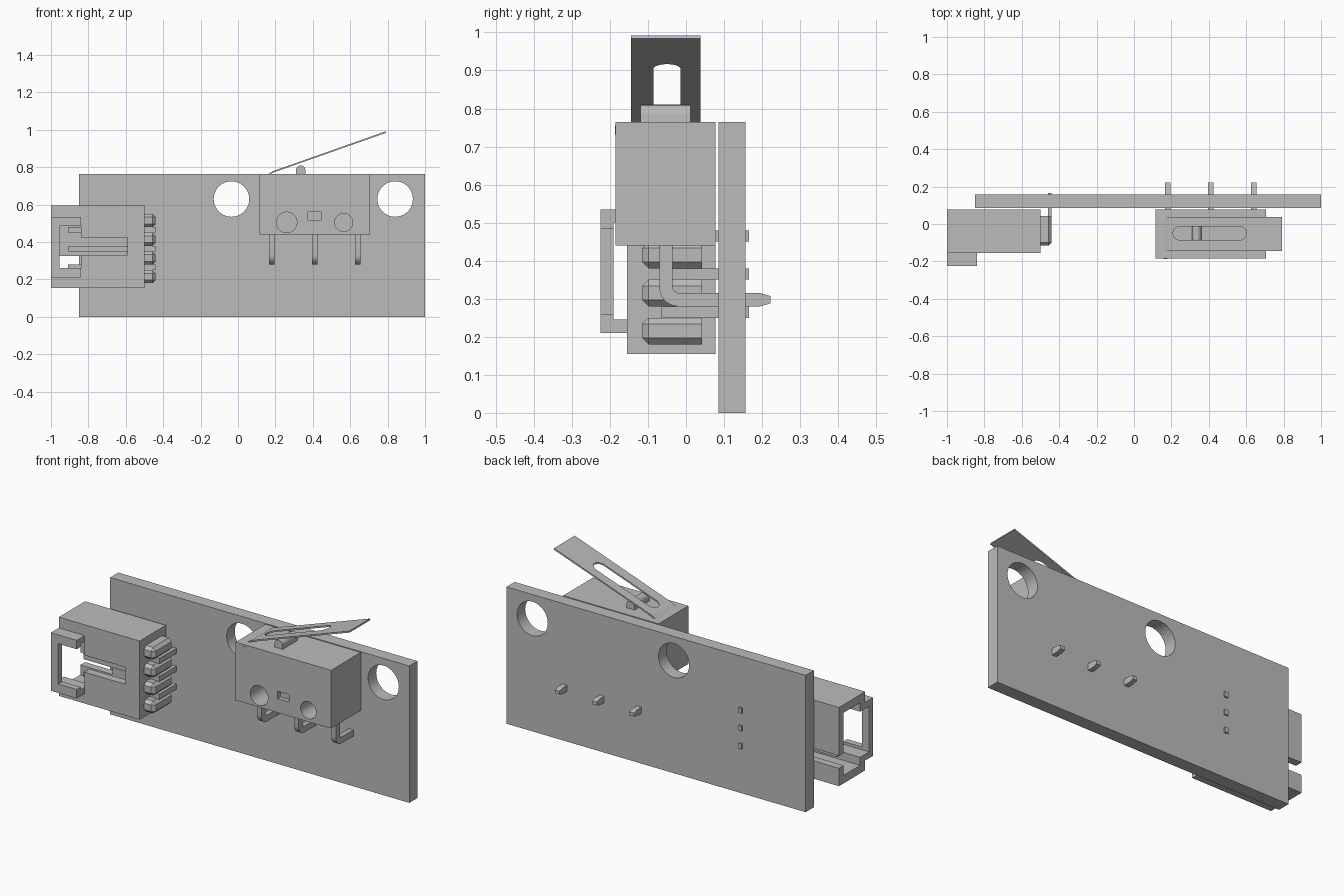
import bpy, bmesh, math
from mathutils import Vector

if "Cube" in bpy.data.objects:
    bpy.data.objects.remove(bpy.data.objects["Cube"], do_unlink=True)

grey = bpy.data.materials.new("plain grey")
grey.use_nodes = True
COLOUR = (0.5, 0.5, 0.5, 1)
grey.diffuse_color = COLOUR
grey.node_tree.nodes["Principled BSDF"].inputs["Base Color"].default_value = COLOUR


def finish(name, bm):
    bmesh.ops.recalc_face_normals(bm, faces=bm.faces)
    mesh = bpy.data.meshes.new(name)
    bm.to_mesh(mesh)
    bm.free()
    mesh.materials.append(grey)
    ob = bpy.data.objects.new(name, mesh)
    bpy.context.collection.objects.link(ob)
    return ob


def prism(name, pts, axis, lo, hi):
    """Extrude a 2D outline along an axis; outline is in the other two axes, in order."""
    def place(p, t):
        c = list(p)
        c.insert("xyz".index(axis), t)
        return Vector(c)
    bm = bmesh.new()
    a = [bm.verts.new(place(p, lo)) for p in pts]
    b = [bm.verts.new(place(p, hi)) for p in pts]
    bm.faces.new(a)
    bm.faces.new(b)
    for i in range(len(pts)):
        j = (i + 1) % len(pts)
        bm.faces.new((a[i], a[j], b[j], b[i]))
    return finish(name, bm)


def box(name, x, y, z):
    return prism(name, [(x[0], y[0]), (x[1], y[0]), (x[1], y[1]), (x[0], y[1])], "z", *z)


def arc(cx, cy, r, start, end, n):
    angles = [math.radians(start + (end - start) * i / n) for i in range(n + 1)]
    return [(cx + r * math.cos(a), cy + r * math.sin(a)) for a in angles]


def disc(cx, cz, r, y):
    return prism("cutter", arc(cx, cz, r, 0, 360, 40)[:-1], "y", *y)


def cut(ob, *cutters):
    for c in cutters:
        m = ob.modifiers.new("cut", "BOOLEAN")
        m.operation, m.solver, m.object = "DIFFERENCE", "EXACT", c
    bpy.context.view_layer.update()
    deps = bpy.context.evaluated_depsgraph_get()
    mesh = bpy.data.meshes.new_from_object(ob.evaluated_get(deps))
    ob.modifiers.clear()
    ob.data = mesh
    for c in cutters:
        bpy.data.objects.remove(c, do_unlink=True)
    return ob


def smooth(ob):
    bpy.ops.object.select_all(action="DESELECT")
    ob.select_set(True)
    bpy.context.view_layer.objects.active = ob
    bpy.ops.object.shade_smooth_by_angle(angle=math.radians(30))


# Circuit board with two mounting holes
board = box("circuit_board", (-0.85, 1), (0.085, 0.157), (0, 0.765))
smooth(cut(board, *[disc(x, 0.63, 0.095, (0, 0.3)) for x in (-0.035, 0.84)]))

# Connector shell: open end, latch window, front slot and rear slot
shell = box("connector_shell", (-1, -0.5), (-0.155, 0.077), (0.155, 0.595))
cut(shell,
    box("cutter", (-1.1, -0.57), (-0.11, 0.035), (0.2, 0.55)),
    box("cutter", (-1.1, -0.84), (-0.3, -0.05), (0.245, 0.5)),
    box("cutter", (-0.95, -0.59), (-0.3, -0.05), (0.33, 0.425)),
    box("cutter", (-1.1, -0.8), (0, 0.2), (0.255, 0.325)))

# Latch bracket standing off the front of the shell
latch = box("connector_latch", (-1, -0.84), (-0.225, -0.155), (0.21, 0.535))
cut(latch,
    box("cutter", (-1.1, -0.7), (-0.19, 0), (0.245, 0.5)),
    box("cutter", (-0.955, -0.7), (-0.3, 0), (0.26, 0.485)))

# Contacts inside the shell, bent through the board
for i in range(3):
    z = 0.265 + i * 0.1
    box(f"contact_{i + 1}", (-0.91, -0.44), (-0.065, -0.035), (z - 0.015, z + 0.015))
    box(f"contact_tail_{i + 1}", (-0.46, -0.44), (-0.065, 0.166), (z - 0.015, z + 0.015))

# Chamfered blocks on the closed end
for i in range(4):
    z = 0.215 + i * 0.1
    block = box(f"end_block_{i + 1}", (-0.51, -0.44), (-0.115, 0.042), (z - 0.035, z + 0.035))
    bm = bmesh.new()
    bm.from_mesh(block.data)
    edges = []
    for e in bm.edges:
        mid = (e.verts[0].co + e.verts[1].co) / 2
        if mid.x > -0.5 and mid.y < 0.04:
            edges.append(e)
    bmesh.ops.bevel(bm, geom=edges, offset=0.017, segments=1, affect="EDGES")
    bm.to_mesh(block.data)
    bm.free()

# Switch body with two mounting holes and a small pocket
body = box("switch_body", (0.115, 0.705), (-0.185, 0.078), (0.44, 0.765))
cut(body,
    disc(0.26, 0.505, 0.055, (-0.3, 0.2)),
    disc(0.565, 0.505, 0.048, (-0.3, 0.2)),
    box("cutter", (0.375, 0.445), (-0.3, -0.16), (0.518, 0.56)))
smooth(body)

# Plunger with rounded top
smooth(prism("plunger", [(0.31, 0.74), (0.36, 0.74)] + arc(0.335, 0.785, 0.025, 0, 180, 10),
             "y", -0.12, 0.012))

# Sprung lever: thin bent strip with a long rounded slot
lever = prism("lever", [(0.163, 0.735), (0.17, 0.735), (0.17, 0.76), (0.19, 0.772),
                        (0.792, 0.984), (0.79, 0.992), (0.186, 0.779), (0.163, 0.765)],
              "y", -0.145, 0.038)
slot = arc(0.565, -0.05, 0.036, -90, 90, 12) + arc(0.245, -0.05, 0.036, 90, 270, 12)
cut(lever, prism("cutter", slot, "z", 0.6, 1.1))
box("lever_pivot", (0.157, 0.18), (-0.187, -0.1), (0.732, 0.755))

# Bent terminals passing through the board
profile = ([(-0.035, 0.46), (-0.07, 0.46)] + arc(-0.02, 0.33, 0.05, 180, 270, 8)
           + [(0.195, 0.28), (0.222, 0.288), (0.222, 0.307), (0.195, 0.315)]
           + arc(-0.018, 0.332, 0.017, 270, 180, 6))
for name, x in (("left", 0.64), ("middle", 0.41), ("right", 0.18)):
    smooth(prism(f"terminal_{name}", profile, "x", x - 0.014, x + 0.014))
